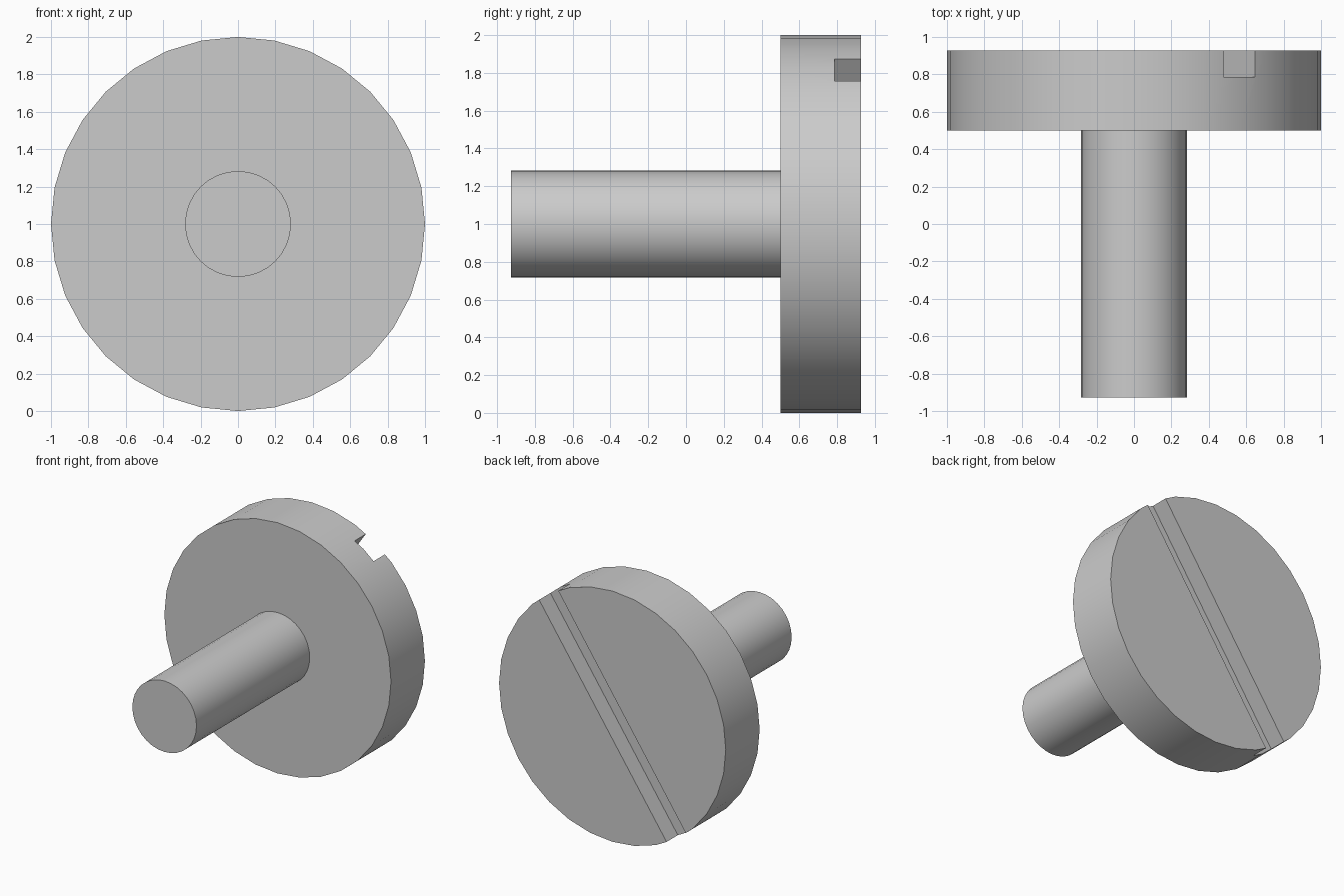
import bpy
from math import radians

cube = bpy.data.objects.get("Cube")
if cube:
    bpy.data.objects.remove(cube, do_unlink=True)

steel = bpy.data.materials.new("light grey steel")
steel.use_nodes = True
GREY = (0.6, 0.6, 0.6, 1)
steel.diffuse_color = GREY
steel.node_tree.nodes["Principled BSDF"].inputs["Base Color"].default_value = GREY


def rod(name, radius, y0, y1, sides):
    """Cylinder lying along y, centred at z = 1."""
    bpy.ops.mesh.primitive_cylinder_add(
        vertices=sides, radius=radius, depth=y1 - y0,
        location=(0, (y0 + y1) / 2, 1), rotation=(radians(90), 0, 0))
    ob = bpy.context.object
    ob.name = name
    ob.data.materials.append(steel)
    return ob


def smooth(ob):
    bpy.ops.object.select_all(action='DESELECT')
    ob.select_set(True)
    bpy.context.view_layer.objects.active = ob
    bpy.ops.object.shade_smooth_by_angle(angle=radians(30))


# Shaft and wide flat head
BACK, SHOULDER = 0.927, 0.5
shaft = rod("shaft", 0.283, -BACK, SHOULDER, 32)
head = rod("head", 1, SHOULDER, BACK, 32)

# Screwdriver slot cut right across the back of the head
SLOT_FLOOR = 0.785
bpy.ops.mesh.primitive_cube_add(
    size=1, location=(0, SLOT_FLOOR + 0.25, 1), rotation=(0, radians(-55.4), 0))
cutter = bpy.context.object
cutter.name = "slot_cutter"
cutter.scale = (3, 0.5, 0.205)
cutter.hide_render = True

cut = head.modifiers.new("slot", 'BOOLEAN')
cut.operation = 'DIFFERENCE'
cut.solver = 'EXACT'
cut.object = cutter
bpy.context.view_layer.objects.active = head
bpy.ops.object.modifier_apply(modifier=cut.name)
bpy.data.objects.remove(cutter, do_unlink=True)

for part in (shaft, head):
    smooth(part)
